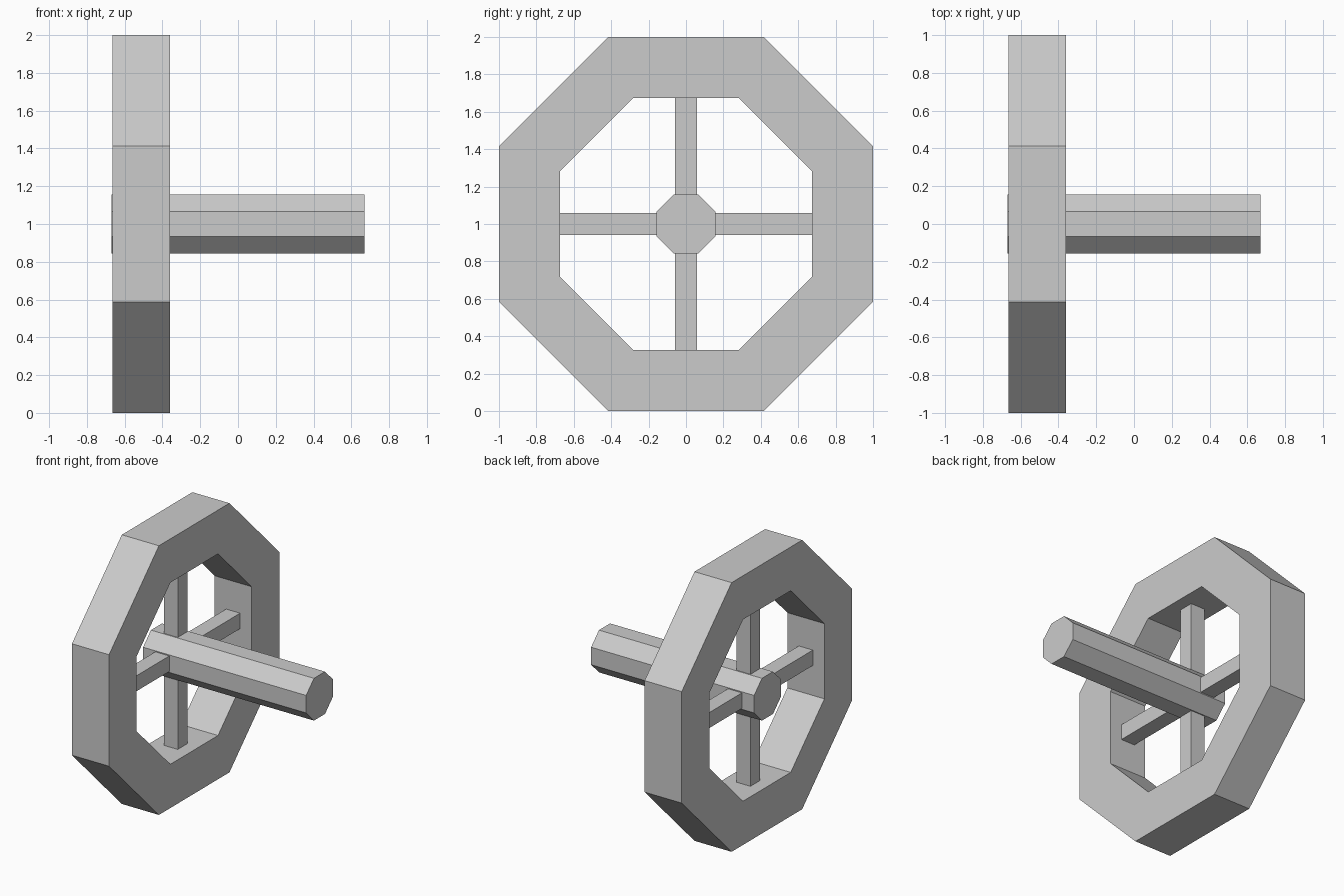
import bpy, bmesh, math

cube = bpy.data.objects.get("Cube")
if cube:
    bpy.data.objects.remove(cube, do_unlink=True)

grey = bpy.data.materials.new("plain grey")
grey.use_nodes = True
colour = (0.6, 0.6, 0.6, 1)
grey.diffuse_color = colour
grey.node_tree.nodes["Principled BSDF"].inputs["Base Color"].default_value = colour

SIDES = 8
CENTRE_Z = 1.0
RIM_X = (-0.665, -0.36)
AXLE_X = (-0.67, 0.67)
RIM_OUTER, RIM_INNER, AXLE_R = 1.0, 0.675, 0.157   # distances to the flats
SPOKE = 0.115


def finish(name, bm):
    bmesh.ops.recalc_face_normals(bm, faces=bm.faces)
    mesh = bpy.data.meshes.new(name)
    bm.to_mesh(mesh)
    bm.free()
    mesh.materials.append(grey)
    obj = bpy.data.objects.new(name, mesh)
    bpy.context.collection.objects.link(obj)
    return obj


def octagon(bm, x, flat):
    """Loop of vertices around the x axis with a flat side on top."""
    r = flat / math.cos(math.pi / SIDES)
    angles = [(i + 0.5) * math.tau / SIDES for i in range(SIDES)]
    return [bm.verts.new((x, r * math.cos(a), CENTRE_Z + r * math.sin(a))) for a in angles]


def bridge(bm, a, b):
    for i in range(SIDES):
        j = (i + 1) % SIDES
        bm.faces.new((a[i], a[j], b[j], b[i]))


# Rim: a rectangular section carried round the octagon
bm = bmesh.new()
section = [(RIM_X[0], RIM_OUTER), (RIM_X[1], RIM_OUTER),
           (RIM_X[1], RIM_INNER), (RIM_X[0], RIM_INNER)]
loops = [octagon(bm, x, flat) for x, flat in section]
for k in range(len(loops)):
    bridge(bm, loops[k - 1], loops[k])
finish("wheel_rim", bm)

# Axle: a capped octagonal bar
bm = bmesh.new()
ends = [octagon(bm, x, AXLE_R) for x in AXLE_X]
bridge(bm, *ends)
for end in ends:
    bm.faces.new(end)
finish("axle", bm)

# Spokes: four square bars from the axle to the rim
inner, outer = AXLE_R - 0.02, RIM_INNER + 0.01
for name, dy, dz in (("back_spoke", 1, 0), ("upper_spoke", 0, 1),
                     ("front_spoke", -1, 0), ("lower_spoke", 0, -1)):
    bm = bmesh.new()
    bmesh.ops.create_cube(bm, size=1)
    length, mid = outer - inner, (outer + inner) / 2
    bmesh.ops.scale(bm, verts=bm.verts,
                    vec=(SPOKE, length if dy else SPOKE, length if dz else SPOKE))
    bmesh.ops.translate(bm, verts=bm.verts,
                        vec=(sum(RIM_X) / 2, dy * mid, CENTRE_Z + dz * mid))
    finish(name, bm)
